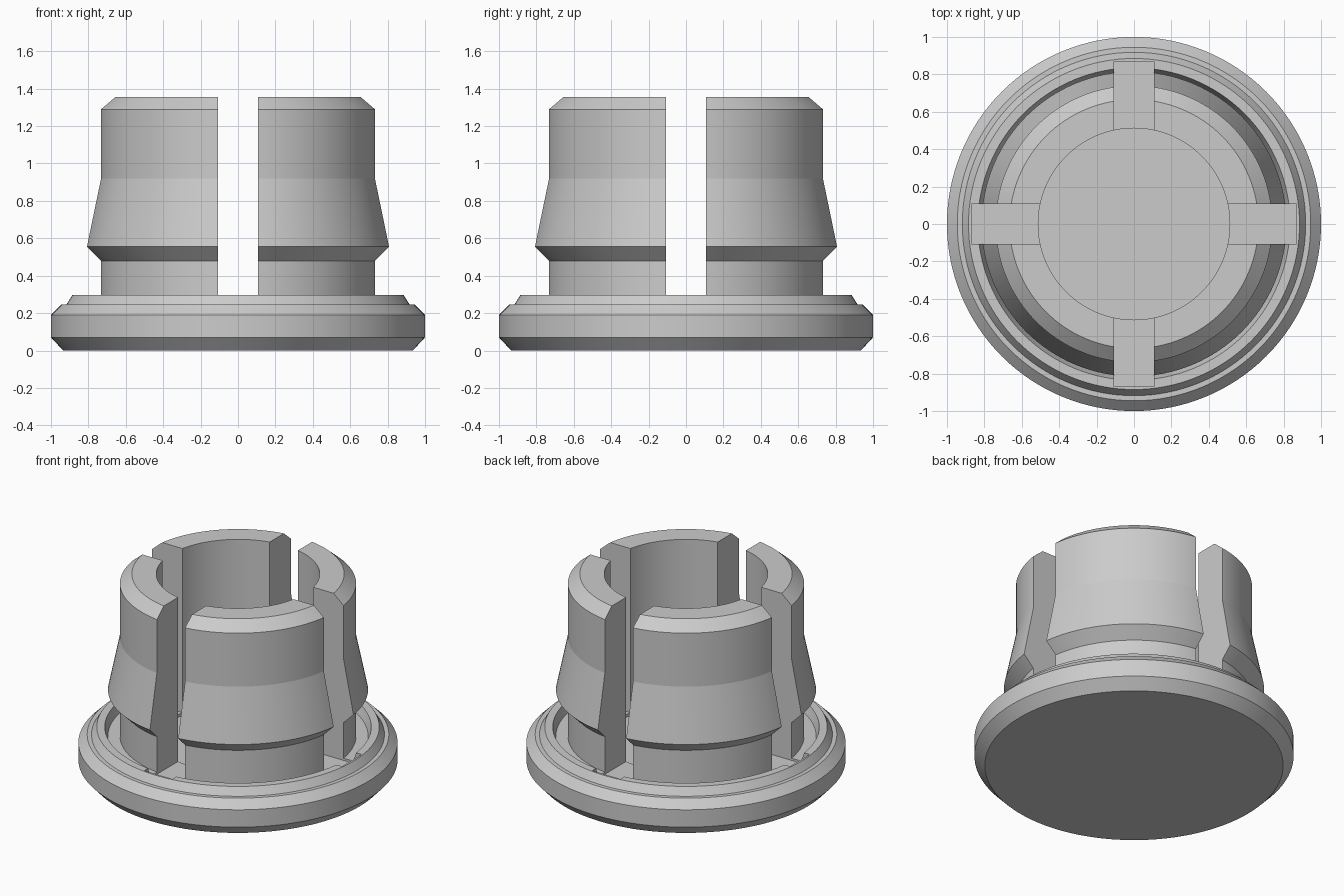
import bpy
import math

if "Cube" in bpy.data.objects:
    bpy.data.objects.remove(bpy.data.objects["Cube"])

SEGMENTS = 128
SLOT_FLOOR = 0.22

grey = bpy.data.materials.new("plain grey")
grey.diffuse_color = (0.6, 0.6, 0.6, 1)
grey.use_nodes = True
grey.node_tree.nodes["Principled BSDF"].inputs["Base Color"].default_value = grey.diffuse_color


def lathe(name, profile):
    """Revolve (radius, height) points round z; both ends lie on the axis."""
    verts, rings = [], []
    for r, z in profile:
        start = len(verts)
        n = 1 if r == 0 else SEGMENTS
        for i in range(n):
            a = 2 * math.pi * i / SEGMENTS
            verts.append((r * math.cos(a), r * math.sin(a), z))
        rings.append([start + i % n for i in range(SEGMENTS)])
    faces = []
    for low, high in zip(rings[1:-2], rings[2:-1]):
        for i in range(SEGMENTS):
            j = (i + 1) % SEGMENTS
            faces.append((low[i], low[j], high[j], high[i]))
    # Flat caps: underside and inner floor
    faces.append(tuple(reversed(rings[1])))
    faces.append(tuple(rings[-2]))
    mesh = bpy.data.meshes.new(name)
    mesh.from_pydata(verts, [], faces)
    # Drop the two unused axis points
    import bmesh
    bm = bmesh.new()
    bm.from_mesh(mesh)
    bmesh.ops.delete(bm, geom=[v for v in bm.verts if not v.link_faces], context='VERTS')
    bmesh.ops.recalc_face_normals(bm, faces=bm.faces)
    bm.to_mesh(mesh)
    bm.free()
    mesh.materials.append(grey)
    obj = bpy.data.objects.new(name, mesh)
    bpy.context.collection.objects.link(obj)
    return obj


plug = lathe("snap_plug", [
    (0, 0), (0.935, 0),
    (1.0, 0.07), (1.0, 0.19), (0.945, 0.245),       # flange
    (0.918, 0.245), (0.885, 0.298), (0.835, 0.298),  # raised lip
    (0.815, 0.235), (0.74, 0.235),                   # groove
    (0.74, 0.48), (0.815, 0.555),                    # snap barb
    (0.74, 0.92), (0.74, 1.29), (0.665, 1.355),      # finger outside
    (0.512, 1.355), (0.512, 0.20), (0, 0.20),        # bore
])

# Crossed slots split the sleeve into four fingers
bpy.context.view_layer.objects.active = plug
for name, size in (("slot_cutter_x", (1.74, 0.216, 2)),
                   ("slot_cutter_y", (0.216, 1.74, 2))):
    bpy.ops.mesh.primitive_cube_add(size=1, location=(0, 0, SLOT_FLOOR + 1))
    cutter = bpy.context.object
    cutter.name = name
    cutter.scale = size
    cutter.hide_render = True
    bpy.context.view_layer.update()
    bpy.context.view_layer.objects.active = plug
    mod = plug.modifiers.new("slot", 'BOOLEAN')
    mod.operation = 'DIFFERENCE'
    mod.solver = 'EXACT'
    mod.object = cutter
    bpy.ops.object.modifier_apply(modifier=mod.name)
    bpy.data.objects.remove(cutter)

bpy.ops.object.select_all(action='DESELECT')
plug.select_set(True)
bpy.context.view_layer.objects.active = plug
bpy.ops.object.shade_smooth_by_angle(angle=math.radians(9))
